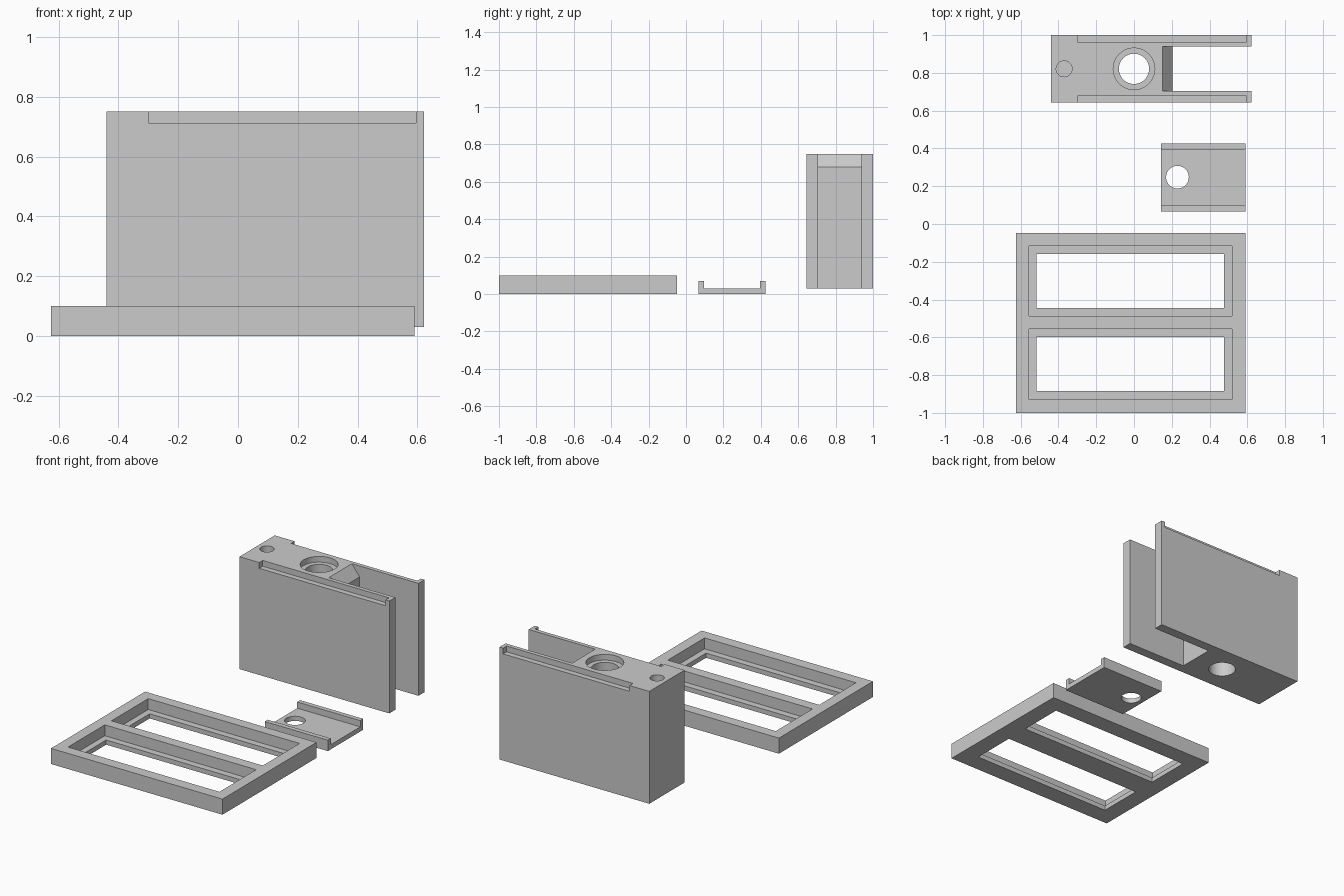
import bpy, bmesh, math

if "Cube" in bpy.data.objects:
    bpy.data.objects.remove(bpy.data.objects["Cube"])


def finish(name, bm):
    bmesh.ops.recalc_face_normals(bm, faces=bm.faces)
    me = bpy.data.meshes.new(name)
    bm.to_mesh(me)
    bm.free()
    ob = bpy.data.objects.new(name, me)
    bpy.context.collection.objects.link(ob)
    return ob


def prism_y(name, profile, y0, y1):
    """Extrude an (x, z) outline along y."""
    bm = bmesh.new()
    face = bm.faces.new([bm.verts.new((x, y0, z)) for x, z in profile])
    ext = bmesh.ops.extrude_face_region(bm, geom=[face])
    verts = [v for v in ext["geom"] if isinstance(v, bmesh.types.BMVert)]
    bmesh.ops.translate(bm, verts=verts, vec=(0, y1 - y0, 0))
    return finish(name, bm)


def box(name, x0, x1, y0, y1, z0, z1):
    return prism_y(name, [(x0, z0), (x1, z0), (x1, z1), (x0, z1)], y0, y1)


def cylinder(name, x, y, r, z0, z1):
    bm = bmesh.new()
    bmesh.ops.create_cone(bm, cap_ends=True, segments=64, radius1=r, radius2=r, depth=z1 - z0)
    bmesh.ops.translate(bm, verts=bm.verts, vec=(x, y, (z0 + z1) / 2))
    return finish(name, bm)


def select(ob):
    bpy.ops.object.select_all(action='DESELECT')
    ob.select_set(True)
    bpy.context.view_layer.objects.active = ob


def carve(ob, cutters):
    for c in cutters:
        m = ob.modifiers.new("cut", 'BOOLEAN')
        m.operation, m.solver, m.object = 'DIFFERENCE', 'EXACT', c
        select(ob)
        bpy.ops.object.modifier_apply(modifier=m.name)
        bpy.data.objects.remove(c)
    bpy.ops.object.shade_smooth_by_angle(angle=math.radians(30))


# Double window frame: stepped pockets with a thin retaining lip
frame = box("window_frame", -0.625, 0.59, -1.0, -0.048, 0, 0.10)
cuts = []
for yc in (-0.302, -0.742):
    cuts.append(box("pocket", -0.555, 0.518, yc - 0.186, yc + 0.186, 0.03, 0.2))
    cuts.append(box("opening", -0.515, 0.477, yc - 0.143, yc + 0.143, -0.1, 0.15))
carve(frame, cuts)

# Sliding lid: U channel with a finger hole
lid = prism_y("sliding_lid", [(0.143, 0), (0.59, 0), (0.59, 0.07), (0.143, 0.07)], 0.067, 0.425)
carve(lid, [box("channel", 0, 0.8, 0.097, 0.395, 0.03, 0.2),
            cylinder("finger_hole", 0.23, 0.248, 0.06, -0.1, 0.1)])

# Forked block: ramped slot, stepped hole, dimple and lid rail notches
YC, HW = 0.8215, 0.1785
block = box("forked_block", -0.44, 0.622, YC - HW, YC + HW, 0.03, 0.75)
cuts = [
    prism_y("slot", [(0.205, -0.1), (0.8, -0.1), (0.8, 0.82), (0.095, 0.82), (0.205, 0.68)],
            YC - 0.117, YC + 0.117),
    cylinder("through_hole", 0, YC, 0.08, -0.1, 0.9),
    cylinder("counterbore", 0, YC, 0.11, 0.713, 0.9),
    cylinder("dimple", -0.37, YC, 0.042, 0.65, 0.9),
]
for s in (-1, 1):
    a, b = sorted((YC + s * 0.143, YC + s * 0.25))
    cuts.append(box("rail_notch", -0.30, 0.596, a, b, 0.713, 0.9))
carve(block, cuts)
